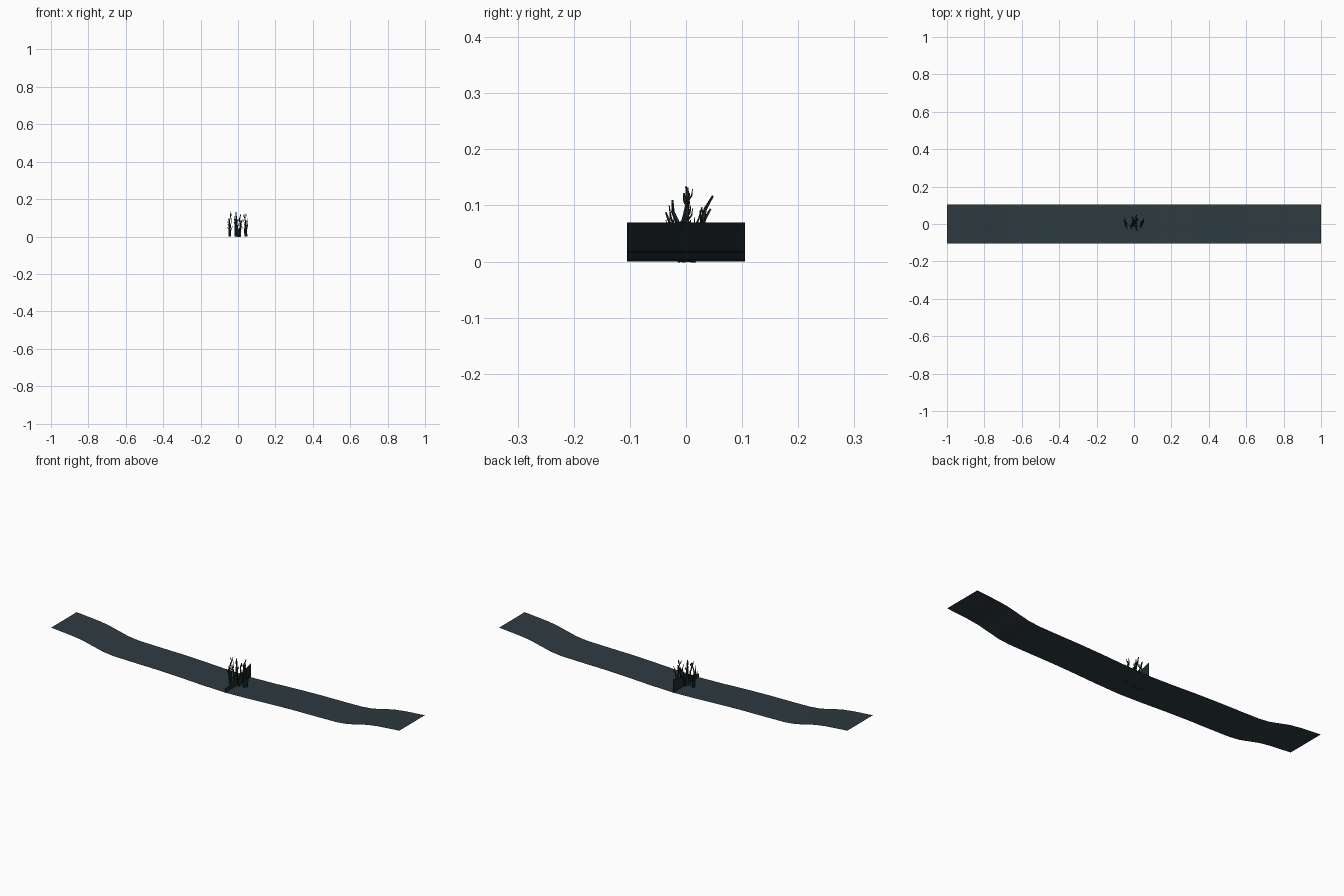
import bpy, bmesh, math, random
from mathutils import Vector

if "Cube" in bpy.data.objects:
    bpy.data.objects.remove(bpy.data.objects["Cube"])

random.seed(4)


def material(name, colour):
    m = bpy.data.materials.new(name)
    m.diffuse_color = (*colour, 1)
    m.use_nodes = True
    m.node_tree.nodes["Principled BSDF"].inputs["Base Color"].default_value = m.diffuse_color
    return m


slate = material("dark slate", (0.027, 0.043, 0.052))
bark = material("dark bark", (0.014, 0.023, 0.025))


def make_object(name, bm, mat):
    me = bpy.data.meshes.new(name)
    bm.to_mesh(me)
    bm.free()
    ob = bpy.data.objects.new(name, me)
    bpy.context.collection.objects.link(ob)
    me.materials.append(mat)
    return ob


# Ground strip: a thin sagging ribbon, symmetric about x = 0
half = [(0, 0), (0.14, 0.004), (0.27, 0.010), (0.4, 0.014), (0.55, 0.016),
        (0.64, 0.018), (0.7, 0.024), (0.76, 0.038), (0.82, 0.052),
        (0.88, 0.060), (1, 0.070)]
profile = [(-x, z) for x, z in reversed(half[1:])] + half
bm = bmesh.new()
rows = [[bm.verts.new((x, y, z)) for y in (-0.105, 0.105)] for x, z in profile]
for a, b in zip(rows, rows[1:]):
    bm.faces.new((a[0], b[0], b[1], a[1])).smooth = True
make_object("ground_strip", bm, slate)

# Thin upright plate across the middle
bm = bmesh.new()
bm.faces.new([bm.verts.new((0, y, z)) for y, z in
              ((-0.105, 0), (0.105, 0), (0.105, 0.07), (-0.105, 0.02))])
make_object("cross_plate", bm, bark)


def tube(bm, pts, r0, r1, sides=5):
    """Tapered tube along a path."""
    rings = []
    for i, p in enumerate(pts):
        d = (pts[min(i + 1, len(pts) - 1)] - pts[max(i - 1, 0)]).normalized()
        u = d.orthogonal().normalized()
        v = d.cross(u)
        r = r0 + (r1 - r0) * i / (len(pts) - 1)
        rings.append([bm.verts.new(p + r * (u * math.cos(t) + v * math.sin(t)))
                      for t in (2 * math.pi * k / sides for k in range(sides))])
    for a, b in zip(rings, rings[1:]):
        for k in range(sides):
            n = (k + 1) % sides
            bm.faces.new((a[k], a[n], b[n], b[k]))
    bm.faces.new(rings[-1])


def branch(bm, base, tip, r, twigs):
    """Crooked stem from base to tip with short twigs near its top."""
    base, tip = Vector(base), Vector(tip)
    size = (tip - base).length
    pts = []
    for i in range(6):
        t = i / 5
        p = base.lerp(tip, t)
        # stems leave the ground steeply, then lean outwards
        p.x = base.x + (tip.x - base.x) * t ** 1.5
        p.y = base.y + (tip.y - base.y) * t ** 1.5
        if 0 < i < 5:
            p += Vector((random.uniform(-1, 1), random.uniform(-1, 1), 0)) * size * 0.03
        pts.append(p)
    tube(bm, pts, r, r * 0.25)
    for k in range(twigs):
        p = pts[2 + k % 3]
        a = random.uniform(0, 2 * math.pi)
        d = Vector((math.cos(a), math.sin(a), random.uniform(0.6, 1.4))).normalized()
        l = random.uniform(0.015, 0.024)
        mid = p + d * l * 0.6
        tube(bm, [p, mid, mid + Vector((d.x * 0.2, d.y * 0.2, 1)) * l * 0.5],
             r * 0.45, r * 0.15, 4)


# Branching stems: base, tip, radius, twig count
clumps = {
    "left_branches": [
        ((-0.045, 0.0, 0), (-0.042, 0.0, 0.134), 0.006, 6),
        ((-0.046, 0.01, 0), (-0.052, 0.035, 0.095), 0.004, 2),
        ((-0.040, -0.01, 0), (-0.036, -0.03, 0.100), 0.004, 2)],
    "middle_branches": [
        ((-0.006, 0.0, 0), (-0.010, 0.002, 0.132), 0.010, 4),
        ((0.008, 0.006, 0), (0.014, 0.048, 0.117), 0.008, 2),
        ((-0.012, -0.008, 0), (-0.018, -0.024, 0.110), 0.007, 3),
        ((0.012, -0.008, 0), (0.018, -0.036, 0.088), 0.006, 3),
        ((0.0, 0.012, 0), (-0.010, 0.044, 0.094), 0.007, 3)],
    "right_branches": [
        ((0.042, 0.0, 0), (0.038, 0.006, 0.122), 0.006, 6),
        ((0.048, 0.008, 0), (0.052, 0.028, 0.096), 0.004, 2),
        ((0.040, -0.008, 0), (0.030, -0.026, 0.090), 0.004, 2)],
}
for name, stems in clumps.items():
    bm = bmesh.new()
    for s in stems:
        branch(bm, *s)
    make_object(name, bm, bark)
